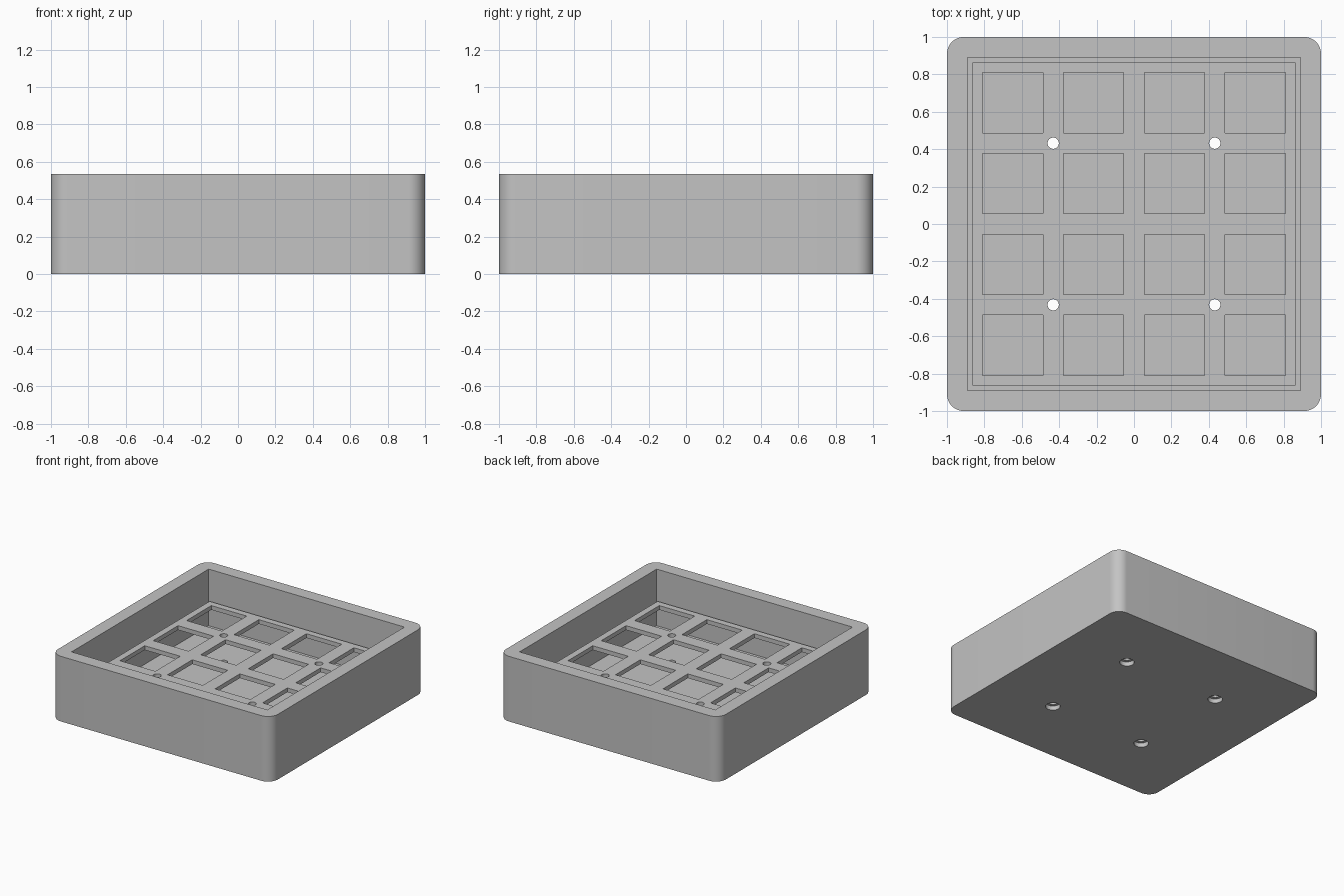
import bpy, bmesh, math
from mathutils import Matrix

HEIGHT, FLOOR = 0.535, 0.07
PITCH, WINDOW = 0.432, 0.322
PLATE_TOP, PLATE_THICK = 0.288, 0.035
HOLES = [(x, y) for x in (-PITCH, PITCH) for y in (-PITCH, PITCH)]
STEPS = [(i - 1.5) * PITCH for i in range(4)]

cube = bpy.data.objects.get("Cube")
if cube:
    bpy.data.objects.remove(cube, do_unlink=True)

grey = bpy.data.materials.new("grey plastic")
grey.use_nodes = True
grey.diffuse_color = (0.55, 0.55, 0.55, 1)
grey.node_tree.nodes["Principled BSDF"].inputs["Base Color"].default_value = grey.diffuse_color


def box(bm, x, y, half, low, high):
    place = Matrix.Translation((x, y, (low + high) / 2)) @ Matrix.Diagonal((2 * half, 2 * half, high - low, 1))
    return bmesh.ops.create_cube(bm, size=1, matrix=place)


def pins(bm, radius, low, high):
    for x, y in HOLES:
        bmesh.ops.create_cone(bm, cap_ends=True, segments=32, radius1=radius, radius2=radius,
                              depth=high - low, matrix=Matrix.Translation((x, y, (low + high) / 2)))


def make(name, bm):
    mesh = bpy.data.meshes.new(name)
    bm.to_mesh(mesh)
    bm.free()
    mesh.materials.append(grey)
    obj = bpy.data.objects.new(name, mesh)
    bpy.context.collection.objects.link(obj)
    return obj


def cut(obj, bm):
    cutter = make("cutter", bm)
    cutter.hide_render = True
    mod = obj.modifiers.new("cut", "BOOLEAN")
    mod.operation, mod.solver, mod.object = "DIFFERENCE", "EXACT", cutter
    bpy.context.view_layer.objects.active = obj
    bpy.ops.object.modifier_apply(modifier=mod.name)
    bpy.data.objects.remove(cutter, do_unlink=True)


def smooth(obj):
    bpy.ops.object.select_all(action="DESELECT")
    obj.select_set(True)
    bpy.context.view_layer.objects.active = obj
    bpy.ops.object.shade_smooth_by_angle(angle=math.radians(30))


# Case: block with rounded upright edges
bm = bmesh.new()
box(bm, 0, 0, 1, 0, HEIGHT)
upright = [e for e in bm.edges if abs(e.verts[0].co.z - e.verts[1].co.z) > 0.1]
bmesh.ops.bevel(bm, geom=upright, offset=0.09, segments=12, profile=0.5, affect="EDGES")
case = make("case", bm)

# Square pocket
bm = bmesh.new()
box(bm, 0, 0, 0.89, FLOOR, HEIGHT + 0.1)
cut(case, bm)

# Screw holes, wider from below
for radius, low, high in ((0.03, -0.1, 0.15), (0.055, -0.1, 0.035)):
    bm = bmesh.new()
    pins(bm, radius, low, high)
    cut(case, bm)
smooth(case)

# Loose plate with a grid of windows and four screw holes
bm = bmesh.new()
box(bm, 0, 0, 0.863, PLATE_TOP - PLATE_THICK, PLATE_TOP)
plate = make("switch_plate", bm)
bm = bmesh.new()
for x in STEPS:
    for y in STEPS:
        box(bm, x, y, WINDOW / 2, PLATE_TOP - 0.1, PLATE_TOP + 0.1)
pins(bm, 0.03, PLATE_TOP - 0.1, PLATE_TOP + 0.1)
cut(plate, bm)
smooth(plate)
